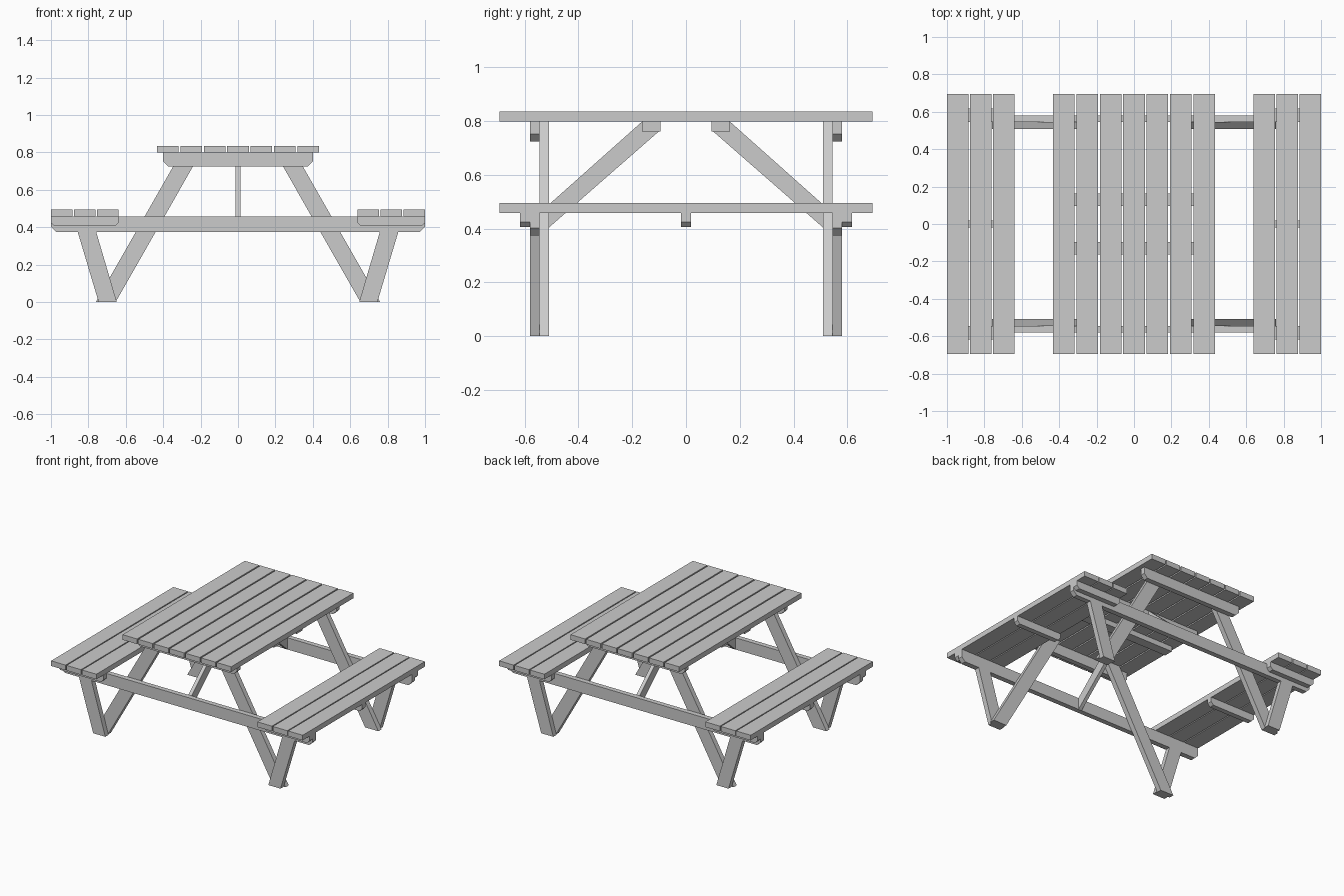
import bpy, bmesh
from mathutils import Vector

if "Cube" in bpy.data.objects:
    bpy.data.objects.remove(bpy.data.objects["Cube"])


def prism(name, pts, axis, a, b):
    """Extrude a 2D profile from a to b along x (profile y,z) or y (profile x,z)."""
    place = {'x': lambda p, t: Vector((t, p[0], p[1])),
             'y': lambda p, t: Vector((p[0], t, p[1]))}[axis]
    bm = bmesh.new()
    lo = [bm.verts.new(place(p, a)) for p in pts]
    hi = [bm.verts.new(place(p, b)) for p in pts]
    n = len(pts)
    bm.faces.new(lo)
    bm.faces.new(hi[::-1])
    for i in range(n):
        j = (i + 1) % n
        bm.faces.new((lo[i], hi[i], hi[j], lo[j]))
    bmesh.ops.recalc_face_normals(bm, faces=bm.faces)
    me = bpy.data.meshes.new(name)
    bm.to_mesh(me)
    bm.free()
    ob = bpy.data.objects.new(name, me)
    bpy.context.collection.objects.link(ob)
    return ob


def bar(name, x0, x1, y0, y1, z0, z1, c=0.0):
    """Bar along x with optional clipped lower corners."""
    if c:
        pts = [(x0, z1), (x0, z0 + c), (x0 + c, z0), (x1 - c, z0), (x1, z0 + c), (x1, z1)]
    else:
        pts = [(x0, z1), (x0, z0), (x1, z0), (x1, z1)]
    return prism(name, pts, 'y', y0, y1)


L = 0.694             # half plank length
SEAT, TOP = 0.458, 0.798   # undersides of planks
T = 0.037             # plank thickness
W = 0.115             # plank width

# Tabletop planks
for i in range(7):
    x = (i - 3) * 0.1248
    bar("table_plank", x - W / 2, x + W / 2, -L, L, TOP, TOP + T)

# Cleats and diagonal braces under the tabletop, frames at each end
for s in (-1, 1):
    bar("table_cleat", -0.4, 0.4, s * 0.095, s * 0.163, 0.761, TOP)
    prism("diagonal_brace",
          [(s * 0.163, TOP), (s * 0.545, 0.458), (s * 0.545, 0.373),
           (s * 0.1, 0.762), (s * 0.1, TOP)], 'x', -0.013, 0.013)
    bar("table_crossbeam", -0.4, 0.4, s * 0.545, s * 0.581, 0.724, TOP, 0.027)
    bar("seat_crossbeam", -1.0, 1.0, s * 0.545, s * 0.581, 0.374, SEAT, 0.028)

    # Legs: long one inside the beams, short one below the seat beam
    for m in (-1, 1):
        long_leg = [(0.76, 0), (0.654, 0), (0.199, TOP), (0.305, TOP)]
        short_leg = [(0.745, 0), (0.648, 0), (0.758, 0.374), (0.857, 0.374)]
        prism("long_leg", [(m * x, z) for x, z in long_leg], 'y', s * 0.509, s * 0.545)
        prism("short_leg", [(m * x, z) for x, z in short_leg], 'y', s * 0.545, s * 0.581)

# Bench seats: three planks and three cleats on each side
for m in (-1, 1):
    for i in range(3):
        x = m * (0.9425 - i * 0.1225)
        bar("seat_plank", x - W / 2, x + W / 2, -L, L, SEAT, SEAT + T)
    x0, x1 = sorted((m * 0.638, m * 1.0))
    for y in (-0.599, 0.0, 0.599):
        bar("seat_cleat", x0, x1, y - 0.018, y + 0.018, 0.405, SEAT, 0.02)
